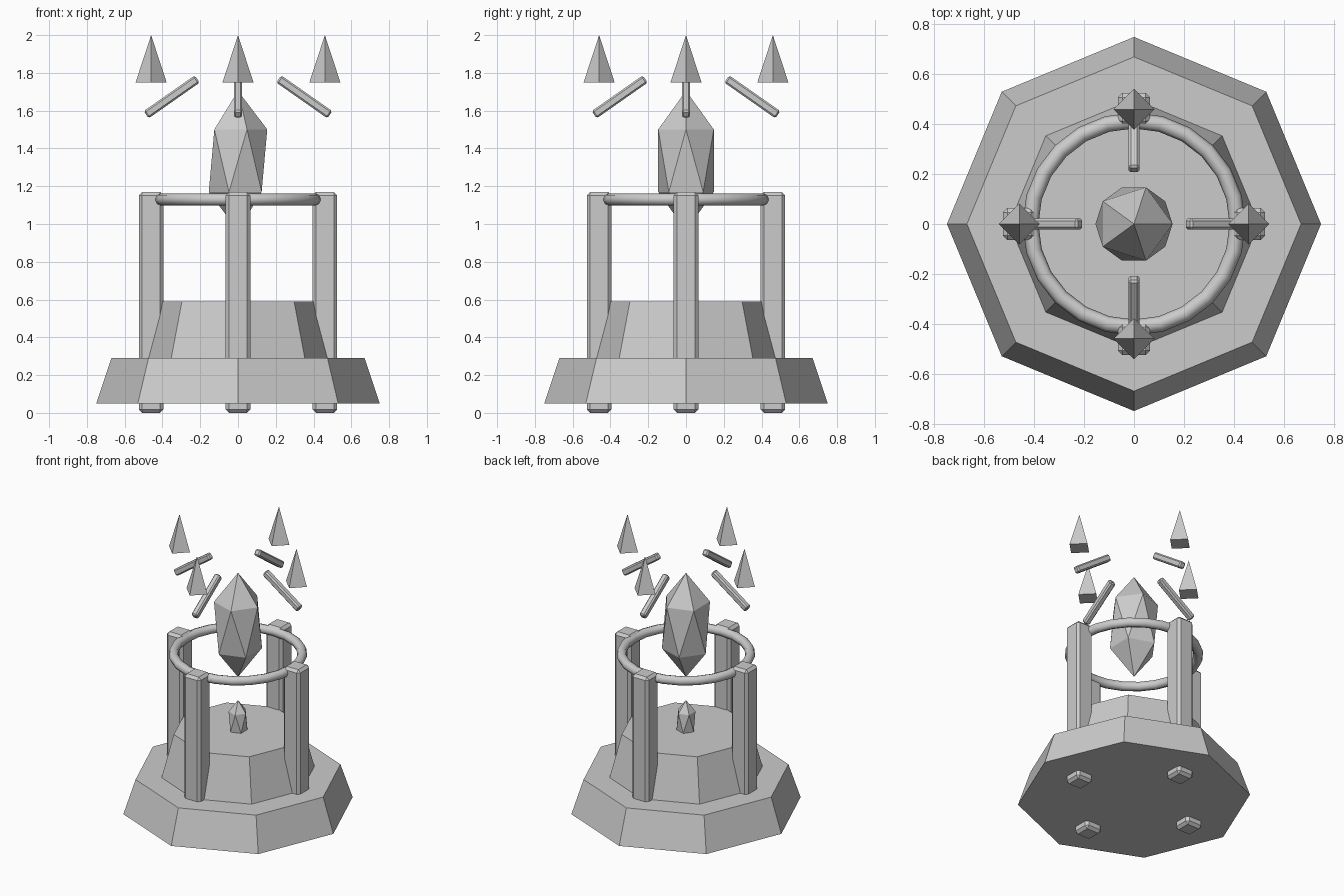
import bpy
from math import radians, cos, sin, pi

if "Cube" in bpy.data.objects:
    bpy.data.objects.remove(bpy.data.objects["Cube"])


def frustum(name, sides, r1, r2, z0, z1, x=0, y=0):
    bpy.ops.mesh.primitive_cone_add(vertices=sides, radius1=r1, radius2=r2,
                                    depth=z1 - z0, location=(x, y, (z0 + z1) / 2))
    bpy.context.object.name = name


def bevelled_box(name, size, loc, rot, bevel):
    bpy.ops.mesh.primitive_cube_add(size=1, location=loc, rotation=rot)
    ob = bpy.context.object
    ob.name = name
    ob.scale = size
    bpy.ops.object.transform_apply(location=False, rotation=False, scale=True)
    mod = ob.modifiers.new("bevel", 'BEVEL')
    mod.width = bevel
    mod.segments = 1


def crystal(name, r, rz, z):
    bpy.ops.mesh.primitive_ico_sphere_add(subdivisions=1, radius=1, location=(0, 0, z))
    ob = bpy.context.object
    ob.name = name
    ob.scale = (r, r, rz)


# Two-step octagonal base
frustum("base_lower", 8, 0.75, 0.67, 0.05, 0.29)
frustum("base_upper", 8, 0.50, 0.42, 0.29, 0.59)

# Four pillars, each with a tilted arm and a floating spike above
for i in range(4):
    a = i * pi / 2
    c, s = cos(a), sin(a)
    bevelled_box(f"pillar_{i}", (0.13, 0.13, 1.17), (0.46 * c, 0.46 * s, 0.585),
                 (0, 0, a), 0.018)
    bevelled_box(f"arm_{i}", (0.33, 0.044, 0.046), (0.351 * c, 0.351 * s, 1.673),
                 (0, radians(35), a), 0.009)
    frustum(f"spike_{i}", 4, 0.082, 0, 1.75, 2.0, 0.46 * c, 0.46 * s)

# Ring joining the pillar tops
bpy.ops.mesh.primitive_torus_add(major_radius=0.415, minor_radius=0.032,
                                 major_segments=24, minor_segments=8,
                                 location=(0, 0, 1.13))
bpy.context.object.name = "ring"
bpy.ops.object.shade_smooth()

# Large floating crystal and small one set in the base
crystal("crystal_large", 0.173, 0.37, 1.335)
crystal("crystal_small", 0.068, 0.145, 0.655)
